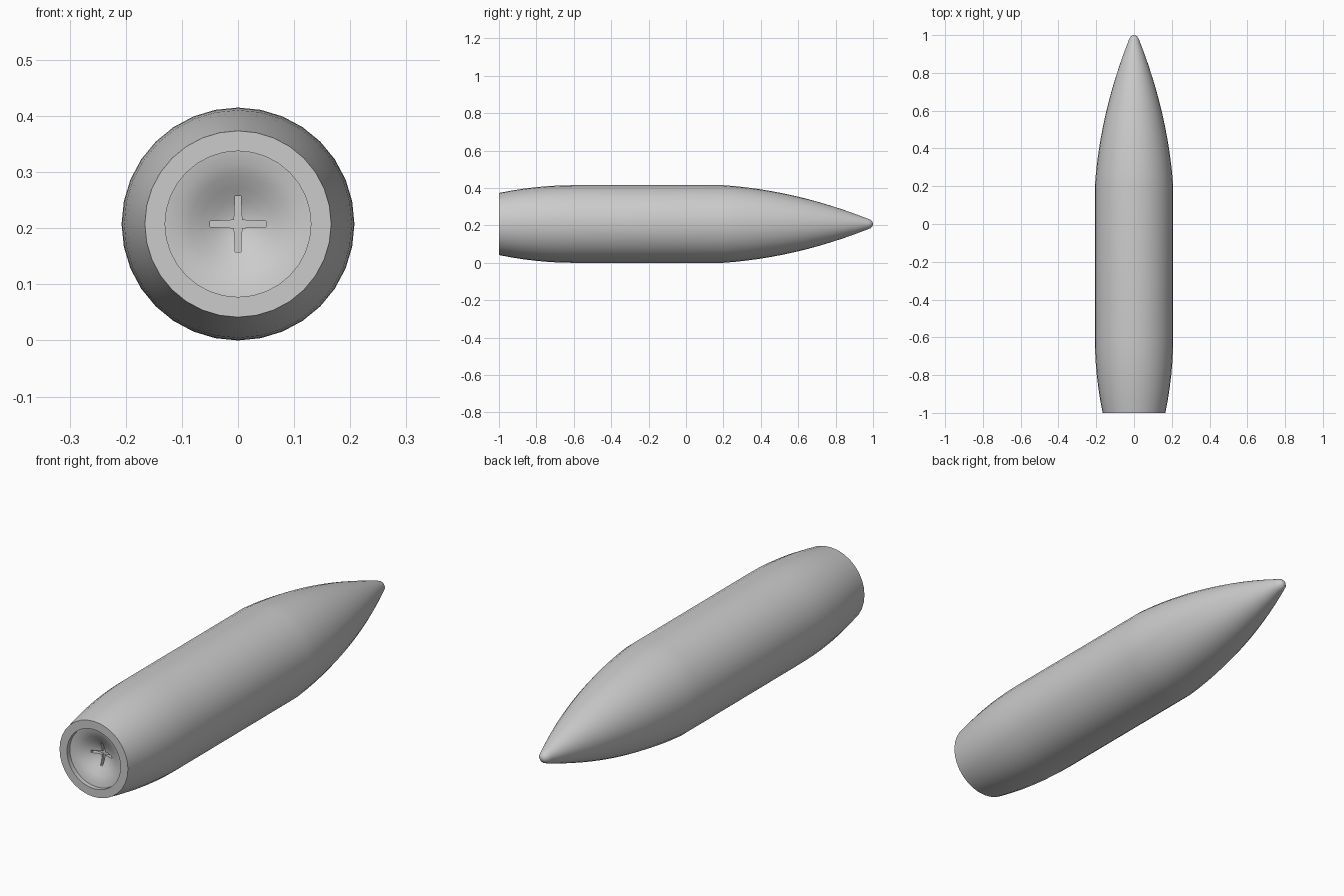
import bpy, bmesh, math
from mathutils import Matrix

if "Cube" in bpy.data.objects:
    bpy.data.objects.remove(bpy.data.objects["Cube"])

SIDES, R, CZ = 32, 0.2075, 0.2075

# half profile (radius, y), from dish centre around the rim to the tip
profile = [(0, -0.93)]
for i in range(1, 7):                      # dished hollow in the base
    r = 0.13 * i / 6
    profile.append((r, -0.93 - 0.05 * (1 - math.cos(math.pi * i / 6)) / 2))
profile += [(0.13, -1), (0.166, -1)]       # step and flat rim
for i in range(1, 7):                      # tapered tail
    s = 1 - i / 6
    profile.append((R - 0.0415 * s ** 2, -0.6 - 0.4 * s))
for i in range(0, 13):                     # long curved nose
    t = 0.77 * i / 12
    profile.append((R - 0.07 * t - 0.21 * t * t, 0.2 + t))
profile += [(0.023, 0.985), (0.013, 0.996), (0, 1)]

# body: turned around the y axis
bm = bmesh.new()
verts = [bm.verts.new((r, y, 0)) for r, y in profile]
edges = [bm.edges.new(p) for p in zip(verts, verts[1:])]
bmesh.ops.spin(bm, geom=verts + edges, cent=(0, 0, 0), axis=(0, 1, 0),
               angle=2 * math.pi, steps=SIDES, use_duplicate=False)
bmesh.ops.remove_doubles(bm, verts=bm.verts, dist=1e-4)
bmesh.ops.recalc_face_normals(bm, faces=bm.faces)
bmesh.ops.translate(bm, verts=bm.verts, vec=(0, 0, CZ))
mesh = bpy.data.meshes.new("pointed_body")
bm.to_mesh(mesh)
bm.free()
body = bpy.data.objects.new("pointed_body", mesh)
bpy.context.collection.objects.link(body)

# cross shaped slot in the dish
bm = bmesh.new()
outline = []
for k in range(4):
    turn = Matrix.Rotation(k * math.pi / 2, 4, 'Y')
    for x, z in ((0.007, 0.007), (0.05, 0.005), (0.05, -0.005)):
        v = bm.verts.new((x, -0.97, z))
        v.co = turn @ v.co
        outline.append(v)
# order the corners around the cross by arm
ordered = []
for k in range(4):
    c, far_up, far_down = outline[3 * k:3 * k + 3]
    ordered += [c, far_up, far_down]
face = bm.faces.new(ordered)
new = bmesh.ops.extrude_face_region(bm, geom=[face])["geom"]
bmesh.ops.translate(bm, verts=[g for g in new if isinstance(g, bmesh.types.BMVert)],
                    vec=(0, 0.05, 0))
bmesh.ops.recalc_face_normals(bm, faces=bm.faces)
bmesh.ops.translate(bm, verts=bm.verts, vec=(0, 0, CZ))
mesh = bpy.data.meshes.new("slot_cutter")
bm.to_mesh(mesh)
bm.free()
cutter = bpy.data.objects.new("slot_cutter", mesh)
bpy.context.collection.objects.link(cutter)

# cut the slot, then drop the cutter
cut = body.modifiers.new("cross_slot", 'BOOLEAN')
cut.operation, cut.object, cut.solver = 'DIFFERENCE', cutter, 'EXACT'
bpy.context.view_layer.objects.active = body
body.select_set(True)
bpy.ops.object.modifier_apply(modifier=cut.name)
bpy.data.objects.remove(cutter)
bpy.ops.object.shade_smooth_by_angle(angle=math.radians(35))
